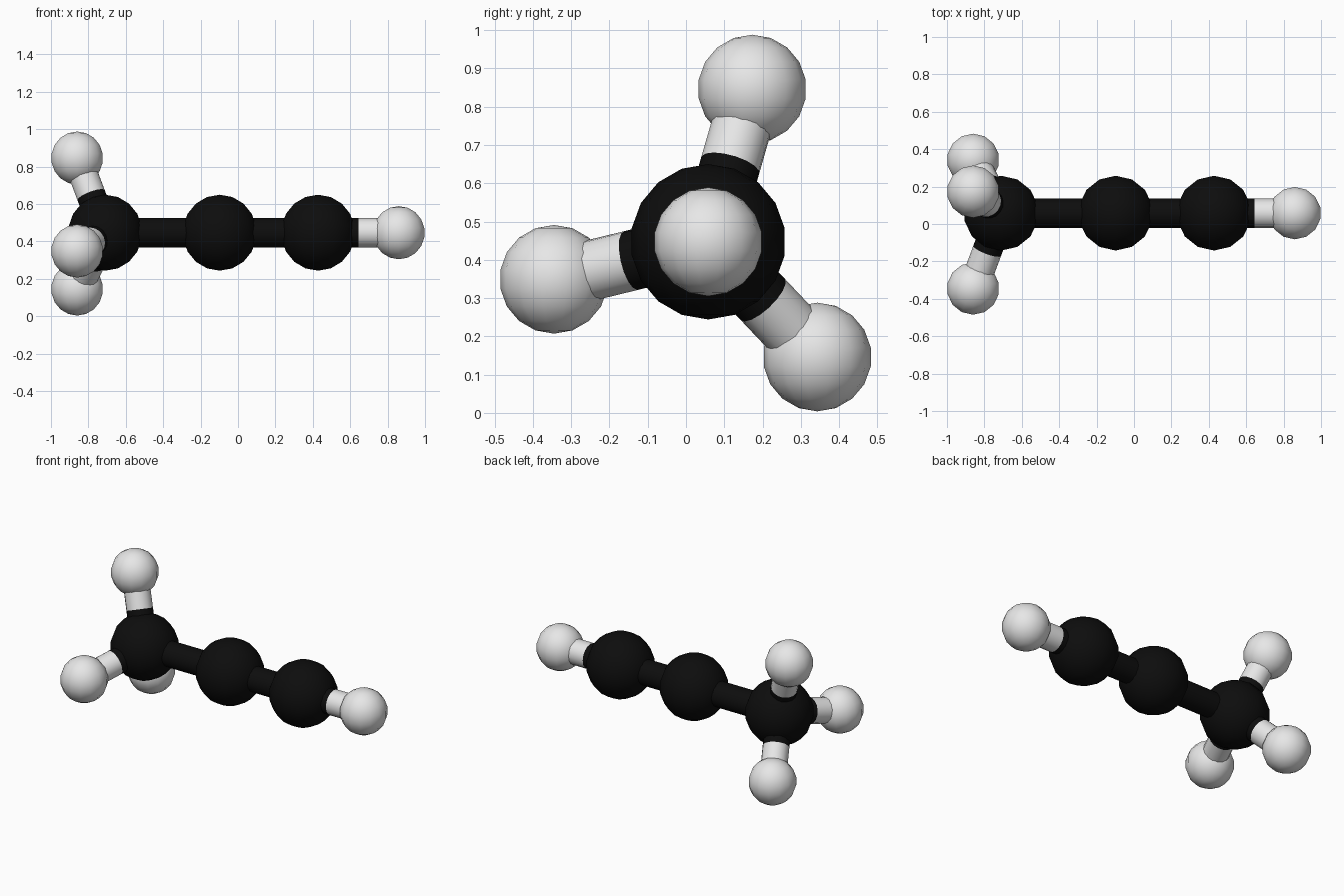
import bpy, bmesh
from mathutils import Vector

if "Cube" in bpy.data.objects:
    bpy.data.objects.remove(bpy.data.objects["Cube"])

SEGMENTS, RINGS = 14, 9
BOND_RADIUS = 0.079
CY, CZ = 0.058, 0.447          # axis of the straight chain


def material(name, rgb):
    m = bpy.data.materials.new(name)
    m.diffuse_color = (*rgb, 1)
    m.use_nodes = True
    m.node_tree.nodes["Principled BSDF"].inputs["Base Color"].default_value = m.diffuse_color
    return m


black = material("black", (0.004, 0.004, 0.004))
white = material("pale_grey", (0.8, 0.8, 0.8))


def add_object(name, bm, mat):
    mesh = bpy.data.meshes.new(name)
    for f in bm.faces:
        f.smooth = True
    for e in bm.edges:         # keep the rims of the rods crisp
        if len(e.link_faces) == 2 and e.calc_face_angle(0) > 1.0:
            e.smooth = False
    bm.to_mesh(mesh)
    bm.free()
    mesh.materials.append(mat)
    ob = bpy.data.objects.new(name, mesh)
    bpy.context.scene.collection.objects.link(ob)
    return ob


def ball(name, centre, radius, mat):
    bm = bmesh.new()
    bmesh.ops.create_uvsphere(bm, u_segments=SEGMENTS, v_segments=RINGS, radius=radius)
    add_object(name, bm, mat).location = centre


def rod(name, a, b, mat):
    bm = bmesh.new()
    bmesh.ops.create_cone(bm, cap_ends=True, segments=16, radius1=BOND_RADIUS,
                          radius2=BOND_RADIUS, depth=(b - a).length)
    ob = add_object(name, bm, mat)
    ob.location = (a + b) / 2
    ob.rotation_mode = 'QUATERNION'
    ob.rotation_quaternion = (b - a).to_track_quat('Z', 'Y')


# Large dark balls along the chain
large = [Vector((x, CY, CZ)) for x in (-0.71, -0.098, 0.428)]
for i, p in enumerate(large):
    ball(f"large_ball_{i + 1}", p, 0.203, black)

# Dark rods joining them
for i in range(2):
    rod(f"chain_rod_{i + 1}", large[i], large[i + 1], black)

# Small pale balls, each on a rod that changes colour halfway
small = [
    (large[2], Vector((0.86, CY, CZ))),
    (large[0], Vector((-0.86, 0.173, 0.846))),
    (large[0], Vector((-0.86, -0.345, 0.349))),
    (large[0], Vector((-0.86, 0.343, 0.146))),
]
for i, (root, tip) in enumerate(small, 1):
    middle = (root + tip) / 2
    ball(f"small_ball_{i}", tip, 0.142, white)
    rod(f"dark_half_rod_{i}", root, middle, black)
    rod(f"pale_half_rod_{i}", middle, tip, white)
